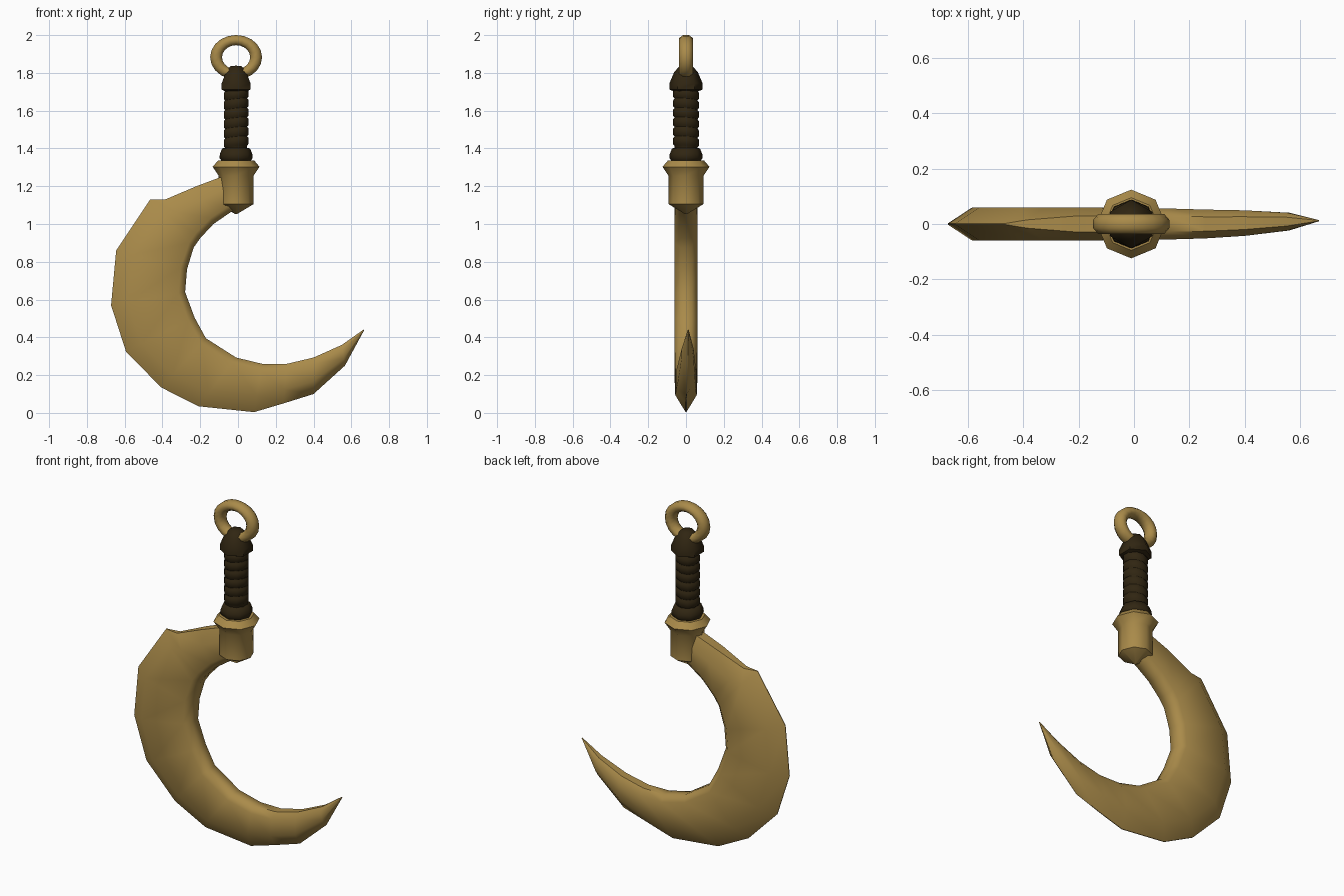
import bpy, bmesh, math
from mathutils import Vector

if "Cube" in bpy.data.objects:
    bpy.data.objects.remove(bpy.data.objects["Cube"])

CX = -0.01  # handle axis


def material(name, rgb):
    m = bpy.data.materials.new(name)
    m.diffuse_color = (*rgb, 1)
    m.use_nodes = True
    m.node_tree.nodes["Principled BSDF"].inputs["Base Color"].default_value = m.diffuse_color
    return m


bronze = material("bronze", (0.40, 0.257, 0.068))
leather = material("dark_leather", (0.030, 0.019, 0.006))


def loft(name, rings, mat, angle, closed=False):
    """Skin a list of equal-length point rings; cap the ends unless closed."""
    bm = bmesh.new()
    vs = [[bm.verts.new(p) for p in r] for r in rings]
    n = len(rings[0])
    pairs = list(zip(vs, vs[1:])) + ([(vs[-1], vs[0])] if closed else [])
    for a, b in pairs:
        for i in range(n):
            j = (i + 1) % n
            bm.faces.new((a[i], a[j], b[j], b[i]))
    if not closed:
        bm.faces.new(vs[0])
        bm.faces.new(vs[-1])
    bmesh.ops.remove_doubles(bm, verts=bm.verts, dist=1e-5)
    bmesh.ops.recalc_face_normals(bm, faces=bm.faces)
    me = bpy.data.meshes.new(name)
    bm.to_mesh(me)
    bm.free()
    me.materials.append(mat)
    ob = bpy.data.objects.new(name, me)
    bpy.context.collection.objects.link(ob)
    bpy.ops.object.select_all(action='DESELECT')
    ob.select_set(True)
    bpy.context.view_layer.objects.active = ob
    bpy.ops.object.shade_smooth_by_angle(angle=math.radians(angle))
    return ob


def lathe(name, profile, sides, mat, angle, tilt=0.0):
    """Turn (radius, z) pairs about the handle axis; tilt slants each ring."""
    rings = []
    for k, (r, z) in enumerate(profile):
        ring = []
        for i in range(sides):
            a = math.pi / 2 + 2 * math.pi * i / sides
            slant = tilt * math.cos(a + 0.6) if 0 < k < len(profile) - 1 else 0
            ring.append((CX + r * math.cos(a), r * math.sin(a), z + slant))
        rings.append(ring)
    return loft(name, rings, mat, angle)


# Crescent blade: outer x, z / inner x, z / half thickness / half width of outer edge
stations = [
    (-0.01, 1.27, -0.01, 1.08, 0.055, 0.030),
    (-0.10, 1.245, -0.05, 1.055, 0.058, 0.030),
    (-0.22, 1.20, -0.13, 1.00, 0.060, 0.028),
    (-0.385, 1.13, -0.20, 0.925, 0.060, 0.015),
    (-0.465, 1.13, -0.235, 0.875, 0.060, 0.002),
    (-0.645, 0.86, -0.27, 0.76, 0.060, 0.002),
    (-0.672, 0.57, -0.28, 0.64, 0.060, 0.002),
    (-0.593, 0.325, -0.23, 0.505, 0.060, 0.002),
    (-0.407, 0.135, -0.17, 0.395, 0.060, 0.002),
    (-0.21, 0.035, -0.01, 0.293, 0.059, 0.002),
    (0.085, 0.004, 0.127, 0.26, 0.056, 0.002),
    (0.24, 0.05, 0.26, 0.26, 0.052, 0.002),
    (0.40, 0.10, 0.40, 0.293, 0.046, 0.002),
    (0.566, 0.25, 0.55, 0.36, 0.032, 0.002),
    (0.668, 0.438, 0.666, 0.442, 0.002, 0.001),
]
rings = []
for ox, oz, ix, iz, h, e in stations:
    o, i = Vector((ox, 0, oz)), Vector((ix, 0, iz))
    w = (i - o).length
    d = (i - o) / w
    b, c = min(0.09, 0.35 * w), min(0.035, 0.2 * w)
    half = [(0, e), (b, h), (w - c, h), (w, h * 0.5)]
    section = half + [(t, -y) for t, y in reversed(half)]
    mid = 0.012 * max(0, (ox - 0.3) / 0.37)
    rings.append([o + d * t + Vector((0, y + mid, 0)) for t, y in section])
loft("blade", rings, bronze, 50)

# Bronze socket holding the blade
lathe("socket", [(0.004, 1.052), (0.092, 1.105), (0.092, 1.255), (0.124, 1.303),
                 (0.095, 1.337), (0.004, 1.337)], 8, bronze, 50)

# Leather handle: collar, wrapped grip, pommel
lathe("grip_collar", [(0.07, 1.325), (0.088, 1.35), (0.086, 1.37), (0.074, 1.40),
                      (0.05, 1.405)], 8, leather, 60)
wrap = [(0.06, 1.39)]
for k in range(6):
    z = 1.41 + k * 0.05
    wrap += [(0.061, z), (0.068, z + 0.008), (0.068, z + 0.040), (0.061, z + 0.048)]
wrap.append((0.06, 1.72))
lathe("wrapped_grip", wrap, 10, leather, 60, tilt=0.008)
lathe("pommel", [(0.06, 1.70), (0.088, 1.712), (0.088, 1.745), (0.062, 1.805),
                 (0.035, 1.835), (0.004, 1.838)], 6, leather, 60)

# Slightly squashed hanging ring
rings = []
for k in range(20):
    a = 2 * math.pi * k / 20
    ring = []
    for j in range(8):
        t = 2 * math.pi * (j + 0.5) / 8
        r = 0.106 + 0.034 * math.cos(t)
        ring.append((CX + r * math.cos(a), 0.039 * math.sin(t), 1.883 + 0.854 * r * math.sin(a)))
    rings.append(ring)
loft("hanging_ring", rings, bronze, 60, closed=True)
